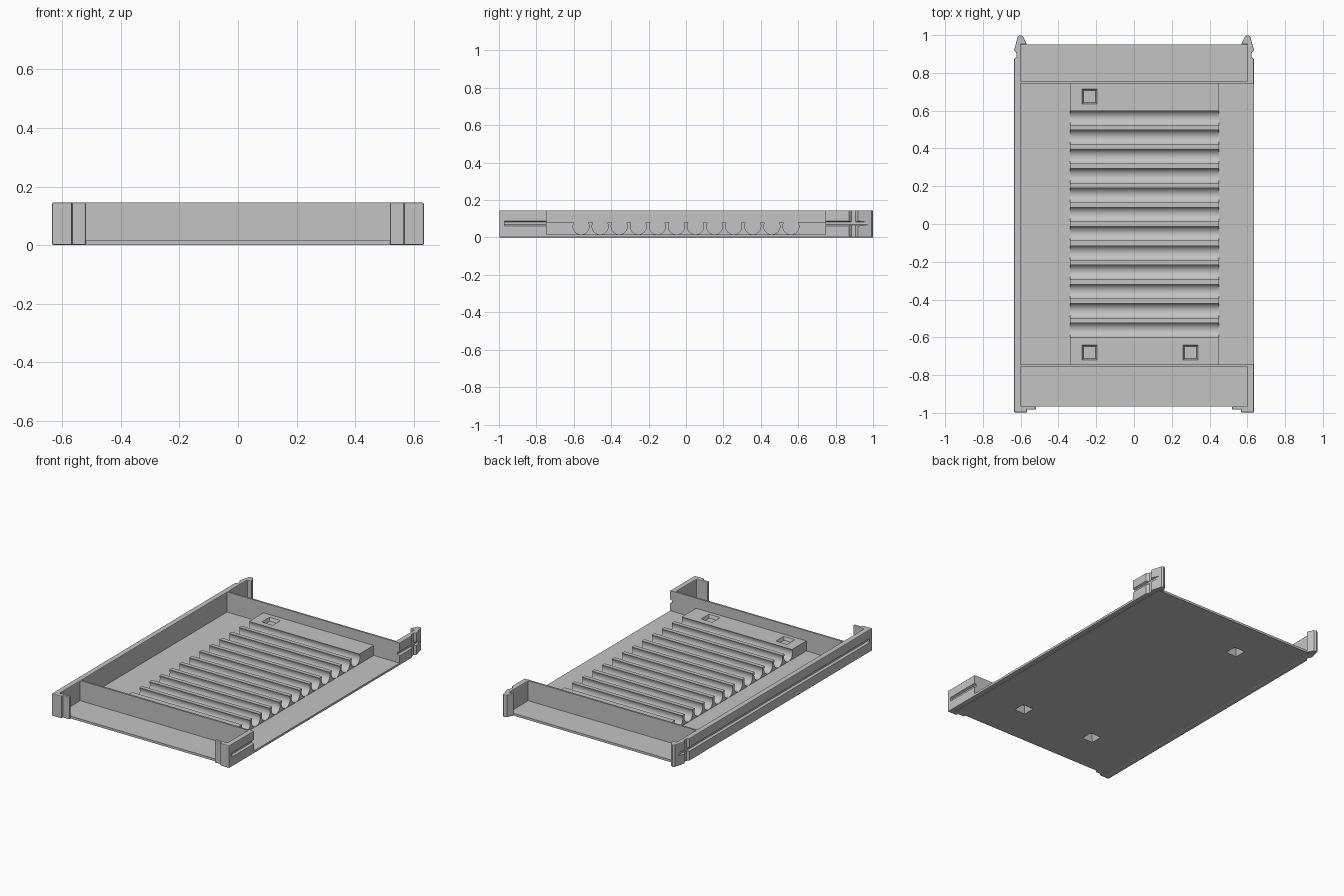
import bpy, bmesh, math

cube = bpy.data.objects.get("Cube")
if cube:
    bpy.data.objects.remove(cube, do_unlink=True)

GREY = 0.55
mat = bpy.data.materials.new("light grey plastic")
mat.use_nodes = True
mat.diffuse_color = (GREY, GREY, GREY, 1)
mat.node_tree.nodes["Principled BSDF"].inputs["Base Color"].default_value = (GREY, GREY, GREY, 1)

H = 0.145       # overall height
FLOOR = 0.015   # floor thickness
SIDE = 0.60     # inner face of the side walls
RIB_TOP = 0.08


def prism(name, pts, lo, hi, axis="z", taper=1.0):
    """Extrude a closed outline along an axis; taper scales the far end."""
    cx = sum(p[0] for p in pts) / len(pts)
    cy = sum(p[1] for p in pts) / len(pts)

    def place(u, v, w):
        return {"x": (w, u, v), "y": (u, w, v), "z": (u, v, w)}[axis]

    bm = bmesh.new()
    a = [bm.verts.new(place(u, v, lo)) for u, v in pts]
    b = [bm.verts.new(place(cx + (u - cx) * taper, cy + (v - cy) * taper, hi)) for u, v in pts]
    bm.faces.new(a)
    bm.faces.new(b)
    for i in range(len(pts)):
        j = (i + 1) % len(pts)
        bm.faces.new((a[i], a[j], b[j], b[i]))
    bmesh.ops.recalc_face_normals(bm, faces=bm.faces)
    mesh = bpy.data.meshes.new(name)
    bm.to_mesh(mesh)
    bm.free()
    mesh.materials.append(mat)
    obj = bpy.data.objects.new(name, mesh)
    bpy.context.collection.objects.link(obj)
    return obj


def rect(x0, x1, y0, y1):
    return [(x0, y0), (x1, y0), (x1, y1), (x0, y1)]


def box(name, x0, x1, y0, y1, z0, z1):
    return prism(name, rect(x0, x1, y0, y1), z0, z1)


def apply_modifier(obj, mod):
    bpy.ops.object.select_all(action="DESELECT")
    bpy.context.view_layer.objects.active = obj
    obj.select_set(True)
    bpy.ops.object.modifier_apply(modifier=mod.name)


def cut(obj, cutter):
    mod = obj.modifiers.new("cut", "BOOLEAN")
    mod.operation = "DIFFERENCE"
    mod.solver = "EXACT"
    mod.object = cutter
    apply_modifier(obj, mod)


def discard(obj):
    bpy.data.objects.remove(obj, do_unlink=True)


# Floor
floor = box("floor", -SIDE, SIDE, -0.965, 0.95, 0, FLOOR)

# Ribbed cradle: twelve round troughs across a raised block
R, CZ, PITCH = 0.043, 0.059, 0.102
half = math.acos((RIB_TOP - CZ) / R)
profile = [(-0.745, FLOOR), (-0.745, RIB_TOP)]
for k in range(12):
    cy = (k - 5.5) * PITCH
    for i in range(19):
        a = -half - (2 * math.pi - 2 * half) * i / 18
        profile.append((cy + R * math.sin(a), CZ + R * math.cos(a)))
profile += [(0.745, RIB_TOP), (0.745, FLOOR)]
cradle = prism("ribbed_cradle", profile, -0.34, 0.45, axis="x")

# Square pockets, sunk from above and from below
for px, py in ((-0.235, 0.675), (-0.235, -0.68), (0.30, -0.68)):
    sq = rect(px - 0.04, px + 0.04, py - 0.04, py + 0.04)
    top = prism("pocket_cutter", sq, RIB_TOP + 0.001, 0.06, taper=0.8)
    under = prism("pocket_cutter", sq, -0.001, 0.045, taper=0.6)
    cut(cradle, top)
    cut(cradle, under)
    cut(floor, under)
    discard(top)
    discard(under)

# Cross walls
box("front_cross_wall", -SIDE, SIDE, -0.757, -0.745, FLOOR, H)
box("back_cross_wall", -SIDE, SIDE, 0.745, 0.757, FLOOR, H)

# Side walls with front corner posts, rear clips and an outer groove
for s, side in ((-1, "right"), (1, "left")):
    outline = [(0.635, -0.997), (0.635, 0.872), (0.622, 0.885), (0.622, 0.905),
               (0.635, 0.92), (0.615, 0.993), (0.605, 1.0), (0.588, 0.993),
               (0.567, 0.951), (SIDE, 0.951), (SIDE, -0.965), (0.52, -0.965),
               (0.52, -0.982), (0.567, -0.982), (0.567, -0.997)]
    wall = prism(side + "_side_wall", [(s * x, y) for x, y in outline], 0, H)
    bevel = wall.modifiers.new("edge", "BEVEL")
    bevel.width = 0.004
    bevel.segments = 2
    bevel.limit_method = "ANGLE"
    bevel.angle_limit = math.radians(60)
    apply_modifier(wall, bevel)

    groove = prism("groove_cutter", [(s * 0.65, 0.055), (s * 0.65, 0.095),
                                     (s * 0.621, 0.082), (s * 0.621, 0.068)],
                   -0.97, 0.97, axis="y")
    cut(wall, groove)
    discard(groove)

    # The left side is open between the cross walls
    if s > 0:
        opening = box("opening_cutter", 0.55, 0.7, -0.745, 0.745, FLOOR, 0.3)
        cut(wall, opening)
        discard(opening)

# Smooth the curved troughs and keep hard edges crisp
bpy.ops.object.select_all(action="DESELECT")
cradle.select_set(True)
bpy.context.view_layer.objects.active = cradle
bpy.ops.object.shade_smooth_by_angle(angle=math.radians(30))
